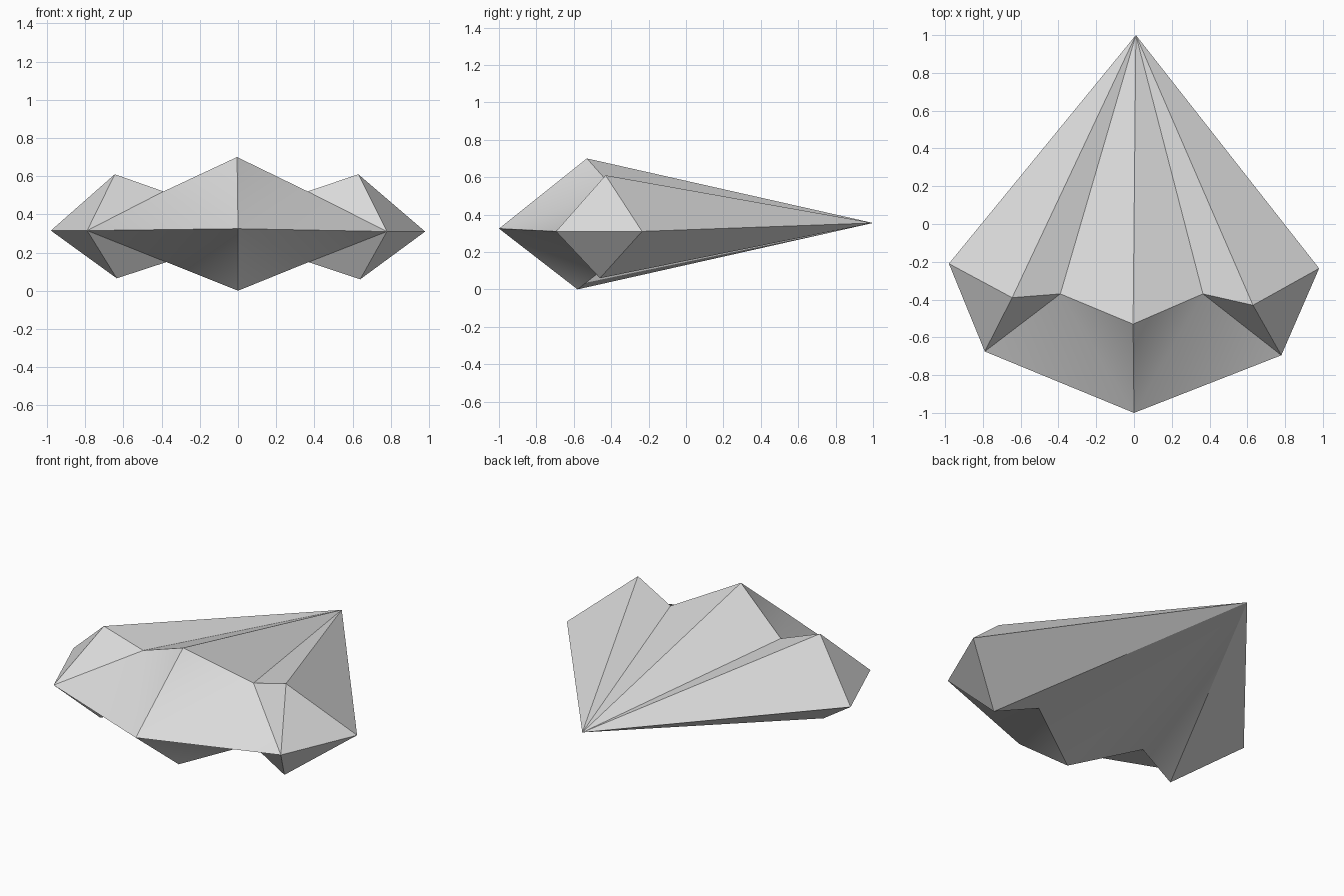
import bpy
import bmesh
import math

if "Cube" in bpy.data.objects:
    bpy.data.objects.remove(bpy.data.objects["Cube"], do_unlink=True)

# Plain grey surface
grey = bpy.data.materials.new("light_grey")
grey.use_nodes = True
colour = (0.72, 0.72, 0.72, 1)
grey.diffuse_color = colour
grey.node_tree.nodes["Principled BSDF"].inputs["Base Color"].default_value = colour

# Tail tip, widest outline, upper crest and lower crest, each listed from left to right
TIP = (0.01, 1.0, 0.355)
RIM = [(0.98, -0.235, 0.31), (0.78, -0.695, 0.31), (0, -1.0, 0.325),
       (-0.79, -0.675, 0.315), (-0.98, -0.21, 0.315)]
UPPER = [(0.63, -0.43, 0.61), (0.365, -0.37, 0.52), (-0.005, -0.53, 0.70),
         (-0.39, -0.37, 0.52), (-0.645, -0.39, 0.61)]
LOWER = [(0.64, -0.46, 0.06), (0.37, -0.39, 0.15), (0, -0.58, 0),
         (-0.375, -0.37, 0.15), (-0.635, -0.44, 0.065)]

bm = bmesh.new()
tip = bm.verts.new(TIP)
rim = [bm.verts.new(p) for p in RIM]


def folded_sheet(points):
    crest = [bm.verts.new(p) for p in points]
    # Long pleats running back to the tip
    edge = [rim[0], *crest, rim[-1]]
    for a, b in zip(edge, edge[1:]):
        bm.faces.new((tip, a, b))
    # Front facets, the same on each side
    for r, c in ((rim, crest), (rim[::-1], crest[::-1])):
        bm.faces.new((r[0], r[1], c[0]))
        bm.faces.new((r[1], c[1], c[0]))
        bm.faces.new((r[1], r[2], c[1]))
        bm.faces.new((r[2], c[2], c[1]))


folded_sheet(UPPER)
folded_sheet(LOWER)
bmesh.ops.recalc_face_normals(bm, faces=bm.faces[:])

mesh = bpy.data.meshes.new("pleated_shell")
bm.to_mesh(mesh)
bm.free()
mesh.materials.append(grey)
shell = bpy.data.objects.new("pleated_shell", mesh)
bpy.context.collection.objects.link(shell)

# Soften only the shallow folds
bpy.ops.object.select_all(action="DESELECT")
shell.select_set(True)
bpy.context.view_layer.objects.active = shell
bpy.ops.object.shade_smooth_by_angle(angle=math.radians(35))
